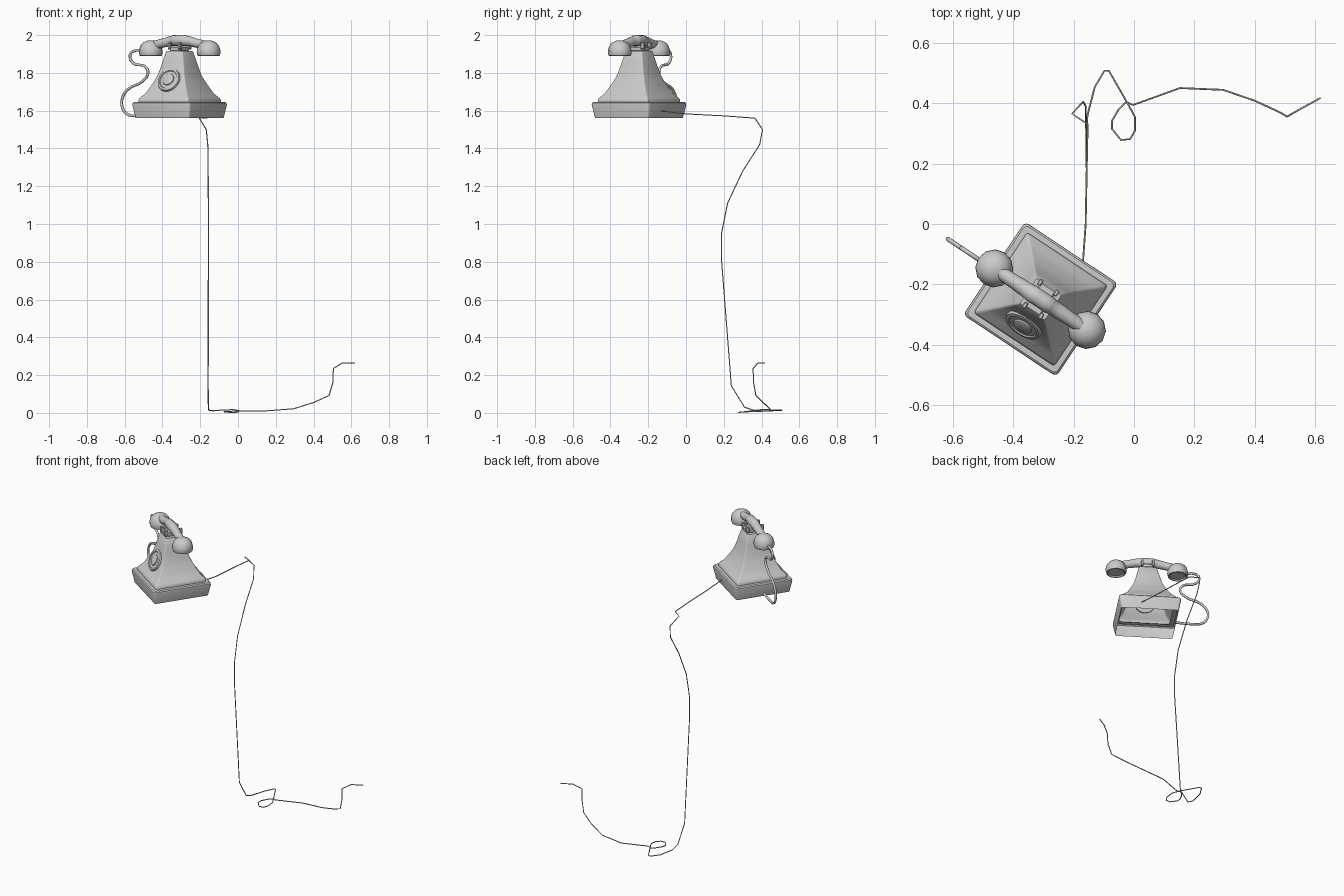
import bpy, bmesh, math
from mathutils import Matrix, Vector

if "Cube" in bpy.data.objects:
    bpy.data.objects.remove(bpy.data.objects["Cube"])

# The telephone is modelled around its own axis, then turned and placed here
PLACE = Matrix.Translation((-0.309, -0.249, 0)) @ Matrix.Rotation(math.radians(-33.6), 4, 'Z')


def finish(name, bm, matrix=PLACE, angle=35):
    bmesh.ops.recalc_face_normals(bm, faces=bm.faces)
    me = bpy.data.meshes.new(name)
    bm.to_mesh(me)
    bm.free()
    me.shade_smooth()
    me.set_sharp_from_angle(angle=math.radians(angle))
    ob = bpy.data.objects.new(name, me)
    bpy.context.collection.objects.link(ob)
    ob.matrix_world = matrix
    return ob


def loft(name, rings, cap_start=True, cap_end=True, matrix=PLACE, angle=35):
    """Skin a list of closed rings that have equal point counts."""
    bm = bmesh.new()
    vr = [[bm.verts.new(p) for p in r] for r in rings]
    n = len(vr[0])
    for a, b in zip(vr, vr[1:]):
        for i in range(n):
            j = (i + 1) % n
            bm.faces.new((a[i], a[j], b[j], b[i]))
    if cap_start:
        bm.faces.new(vr[0])
    if cap_end:
        bm.faces.new(vr[-1])
    return finish(name, bm, matrix, angle)


def round_square(h, z, r, steps=3):
    pts = []
    for q in range(4):
        mid = math.pi / 4 + q * math.pi / 2
        cx = math.copysign(h - r, math.cos(mid))
        cy = math.copysign(h - r, math.sin(mid))
        for k in range(steps + 1):
            a = q * math.pi / 2 + k / steps * math.pi / 2
            pts.append((cx + r * math.cos(a), cy + r * math.sin(a), z))
    return pts


def lathe(name, profile, segs, matrix, angle=35):
    rings = [[(r * math.cos(2 * math.pi * i / segs), r * math.sin(2 * math.pi * i / segs), z)
              for i in range(segs)] for r, z in profile]
    return loft(name, rings, matrix=matrix, angle=angle)


def box(name, centre, size):
    bm = bmesh.new()
    bmesh.ops.create_cube(bm, size=1, matrix=Matrix.Translation(centre) @ Matrix.Diagonal((*size, 1)))
    bmesh.ops.bevel(bm, geom=bm.edges[:], offset=min(size) * 0.2, segments=1, affect='EDGES')
    return finish(name, bm)


def tube(name, pts, radius, matrix, kind='POLY', res=1):
    cu = bpy.data.curves.new(name, 'CURVE')
    cu.dimensions = '3D'
    cu.bevel_depth = radius
    cu.bevel_resolution = res
    cu.use_fill_caps = True
    cu.resolution_u = 4
    sp = cu.splines.new(kind)
    if kind == 'BEZIER':
        sp.bezier_points.add(len(pts) - 1)
        for b, p in zip(sp.bezier_points, pts):
            b.co = p
            b.handle_left_type = b.handle_right_type = 'AUTO'
    else:
        sp.points.add(len(pts) - 1)
        for b, p in zip(sp.points, pts):
            b.co = (*p, 1)
    ob = bpy.data.objects.new(name, cu)
    bpy.context.collection.objects.link(ob)
    ob.matrix_world = matrix
    return ob


# Hollow base tray, open underneath
base = [(.171, 1.56, .012), (.185, 1.63, .016), (.184, 1.64, .016), (.178, 1.646, .015), (.150, 1.647, .01)]
loft("base", [round_square(*p) for p in base], False, False)

# Flared body with a low plinth
body = [(.160, 1.645, .01), (.160, 1.658, .01), (.154, 1.669, .01), (.134, 1.69, .01), (.117, 1.722, .009),
        (.100, 1.755, .009), (.085, 1.79, .008), (.069, 1.85, .007), (.054, 1.91, .006), (.050, 1.916, .006)]
loft("body", [round_square(*p) for p in body], False, True)

# Dial: stepped disc tilted onto the front slope
dial_place = PLACE @ Matrix.Translation((0, -.098, 1.76)) @ Matrix.Rotation(math.radians(63), 4, 'X')
lathe("dial", [(.064, -.012), (.067, .004), (.064, .012), (.053, .014), (.050, .010), (.034, .010),
               (.032, .015), (.028, .017), (.004, .017)], 24, dial_place)

# Cradle: plate and four prongs
box("cradle_plate", (0, 0, 1.927), (.06, .10, .026))
for sx in (-1, 1):
    for sy in (-1, 1):
        box("cradle_prong", (sx * .032, sy * .046, 1.943), (.014, .022, .036))

# Handset grip: arched bar with a thicker middle collar
half = [(.190, 1.940, .022), (.150, 1.949, .023), (.110, 1.957, .024), (.070, 1.966, .026),
        (.042, 1.971, .027), (.040, 1.971, .029), (.015, 1.972, .029)]
grip = [(-x, z, r) for x, z, r in half] + half[::-1]
rings = []
for x, z, r in grip:
    tilt = -x * 1.2
    rings.append([(x + r * math.sin(a) * -math.sin(math.atan(tilt)), r * math.cos(a), z + r * math.sin(a))
                  for a in (2 * math.pi * i / 12 for i in range(12))])
loft("handset_grip", rings, angle=50)

# Ear and mouth cups: domes with flat, slightly dished undersides
cup = [(.004, 1.899), (.046, 1.897), (.052, 1.89), (.059, 1.891), (.063, 1.905), (.062, 1.922),
       (.055, 1.944), (.040, 1.961), (.020, 1.970), (.003, 1.972)]
for name, x in (("ear_cup", -.184), ("mouth_cup", .184)):
    lathe(name, cup, 12, PLACE @ Matrix.Translation((x, 0, 0)), 45)

# Handset cord, lying in the plane of the handset
cord = [(-.225, 1.912), (-.282, 1.918), (-.312, 1.895), (-.294, 1.853), (-.215, 1.832), (-.198, 1.80),
        (-.231, 1.757), (-.324, 1.714), (-.36, 1.67), (-.362, 1.62), (-.332, 1.582), (-.276, 1.573), (-.170, 1.577)]
tube("handset_cord", [(x, -.004, z) for x, z in cord], .0075, PLACE, 'BEZIER')

# Line cord: out of the back, over the table edge, down, looped on the floor, up to the wall
line = [(-.170, -.14, 1.600), (-.160, .0, 1.583), (-.156, .21, 1.572), (-.153, .33, 1.563),
        (-.205, .365, 1.560), (-.168, .405, 1.500), (-.160, .39, 1.42), (-.158, .30, 1.28),
        (-.157, .22, 1.11), (-.157, .188, .95), (-.157, .188, .81), (-.158, .24, .143),
        (-.157, .31, .03), (-.154, .36, .014), (-.130, .453, .011), (-.098, .507, .014),
        (-.083, .507, .016), (-.02, .397, .017), (.003, .354, .012), (.003, .308, .006),
        (-.013, .281, .003), (-.043, .278, .003), (-.073, .315, .005), (-.073, .341, .007),
        (-.05, .381, .008), (-.026, .404, .009), (-.003, .394, .011), (.152, .45, .011),
        (.295, .444, .022), (.40, .408, .055), (.482, .37, .092), (.502, .358, .16),
        (.505, .355, .235), (.553, .382, .265), (.617, .417, .264)]
tube("line_cord", line, .003, Matrix.Identity(4))
